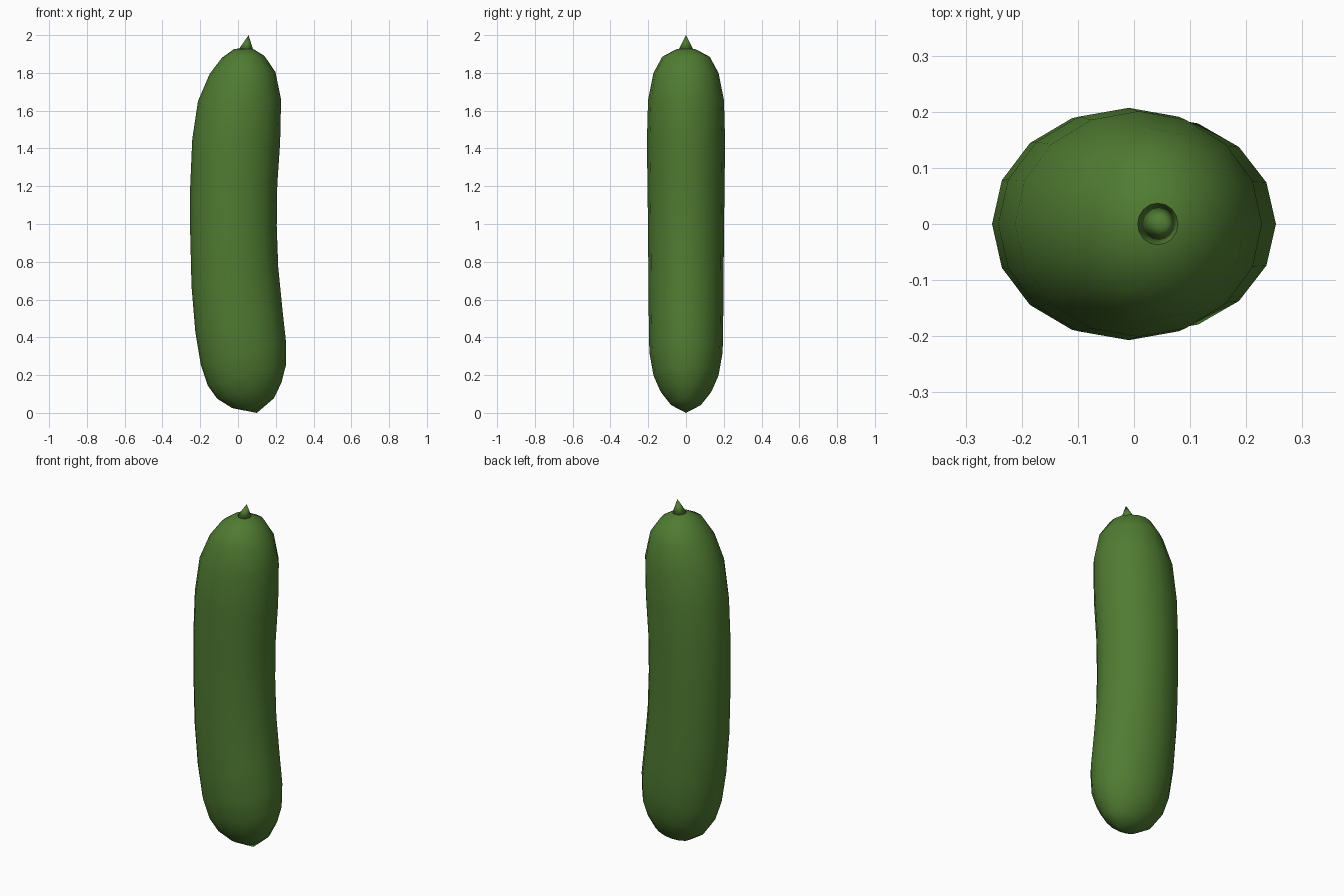
import bpy, bmesh, math

if "Cube" in bpy.data.objects:
    bpy.data.objects.remove(bpy.data.objects["Cube"])

SIDES = 16
green = bpy.data.materials.new("cucumber_green")
green.diffuse_color = (0.080, 0.200, 0.032, 1)
green.use_nodes = True
green.node_tree.nodes["Principled BSDF"].inputs["Base Color"].default_value = green.diffuse_color


def loft(name, rings, start=None, end=None):
    """Skin tilted elliptical rings (left x, left z, right x, right z, half depth)."""
    bm = bmesh.new()
    loops = []
    for lx, lz, rx, rz, d in rings:
        cx, cz, hx, hz = (lx + rx) / 2, (lz + rz) / 2, (rx - lx) / 2, (rz - lz) / 2
        loop = []
        for i in range(SIDES):
            a = 2 * math.pi * i / SIDES
            c = math.cos(a)
            loop.append(bm.verts.new((cx + hx * c, d * math.sin(a), cz + hz * c)))
        loops.append(loop)
    for a, b in zip(loops, loops[1:]):
        for i in range(SIDES):
            j = (i + 1) % SIDES
            bm.faces.new((a[i], a[j], b[j], b[i]))
    for loop, tip in ((loops[0], start), (loops[-1], end)):
        if tip:
            v = bm.verts.new((tip[0], 0, tip[1]))
            for i in range(SIDES):
                bm.faces.new((loop[i], loop[(i + 1) % SIDES], v))
    bmesh.ops.recalc_face_normals(bm, faces=bm.faces)
    for f in bm.faces:
        f.smooth = True
    mesh = bpy.data.meshes.new(name)
    bm.to_mesh(mesh)
    bm.free()
    mesh.materials.append(green)
    ob = bpy.data.objects.new(name, mesh)
    bpy.context.collection.objects.link(ob)
    return ob


# Curved body, bottom to top
loft("cucumber_body", [
    (-0.030, 0.025, 0.190, 0.077, 0.085),
    (-0.110, 0.075, 0.230, 0.160, 0.137),
    (-0.160, 0.145, 0.253, 0.250, 0.172),
    (-0.197, 0.255, 0.253, 0.385, 0.194),
    (-0.226, 0.430, 0.235, 0.550, 0.197),
    (-0.246, 0.670, 0.213, 0.770, 0.199),
    (-0.253, 0.950, 0.205, 0.990, 0.201),
    (-0.253, 1.200, 0.208, 1.210, 0.204),
    (-0.242, 1.450, 0.223, 1.430, 0.207),
    (-0.212, 1.650, 0.228, 1.660, 0.201),
    (-0.150, 1.795, 0.198, 1.805, 0.172),
    (-0.085, 1.880, 0.140, 1.890, 0.126),
    (-0.020, 1.927, 0.080, 1.927, 0.048),
], start=(0.10, 0.0), end=(0.035, 1.93))

# Small pointed stem
loft("stem", [(0.002, 1.922, 0.080, 1.922, 0.040)],
     start=(0.041, 1.915), end=(0.056, 2.0))
